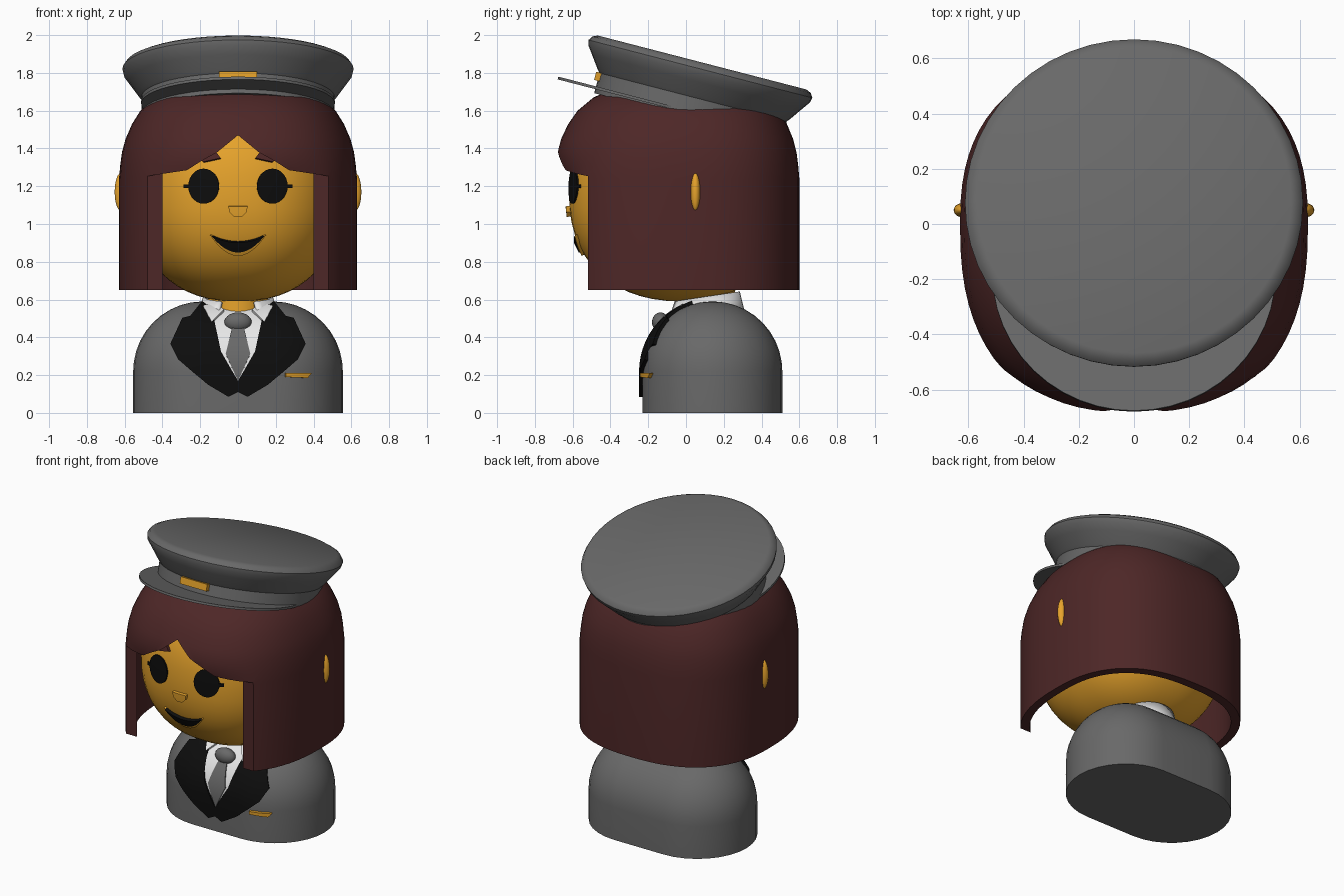
import bpy, bmesh, math
from mathutils import Matrix, Vector

if "Cube" in bpy.data.objects:
    bpy.data.objects.remove(bpy.data.objects["Cube"])


def material(name, rgb):
    m = bpy.data.materials.new(name)
    m.use_nodes = True
    m.diffuse_color = (*rgb, 1)
    m.node_tree.nodes["Principled BSDF"].inputs["Base Color"].default_value = (*rgb, 1)
    return m


GREY = material("uniform grey", (0.14, 0.14, 0.14))
SKIN = material("golden skin", (0.8, 0.37, 0.025))
HAIR = material("dark brown hair", (0.075, 0.02, 0.02))
BLACK = material("black", (0.004, 0.004, 0.004))
WHITE = material("shirt white", (0.85, 0.85, 0.85))
GOLD = material("badge gold", (0.72, 0.33, 0.02))


def finish(name, bm, mat, matrix=None, angle=35):
    bmesh.ops.recalc_face_normals(bm, faces=bm.faces)
    me = bpy.data.meshes.new(name)
    bm.to_mesh(me)
    bm.free()
    me.materials.append(mat)
    ob = bpy.data.objects.new(name, me)
    bpy.context.collection.objects.link(ob)
    if matrix:
        ob.matrix_world = matrix
    smooth(ob, angle)
    return ob


def smooth(ob, angle=35):
    bpy.ops.object.select_all(action='DESELECT')
    ob.select_set(True)
    bpy.context.view_layer.objects.active = ob
    bpy.ops.object.shade_smooth_by_angle(angle=math.radians(angle))


def loft(rings):
    # Skin a stack of closed rings and cap both ends
    bm = bmesh.new()
    rows = [[bm.verts.new(p) for p in ring] for ring in rings]
    n = len(rows[0])
    for a, b in zip(rows, rows[1:]):
        for i in range(n):
            j = (i + 1) % n
            bm.faces.new((a[i], a[j], b[j], b[i]))
    bm.faces.new(rows[0])
    bm.faces.new(rows[-1])
    return bm


def oval(z, rx, front, back, n=2.0, cy=0.0, count=48):
    pts = []
    for i in range(count):
        a = 2 * math.pi * i / count
        c, s = math.cos(a), math.sin(a)
        x = rx * math.copysign(abs(c) ** (2 / n), c)
        y = (front if s < 0 else back) * math.copysign(abs(s) ** (2 / n), s)
        pts.append(Vector((x, cy + y, z)))
    return pts


def ellipsoid(name, loc, radii, mat):
    bm = bmesh.new()
    bmesh.ops.create_uvsphere(bm, u_segments=24, v_segments=14, radius=1)
    return finish(name, bm, mat, Matrix.Translation(loc) @ Matrix.Diagonal((*radii, 1)))


# Front surfaces of head and torso, used to drape the flat details
HX, HF, HB, HZ, HN, HC = 0.55, 0.61, 0.53, 0.58, 2.3, 1.17
BR, BX, BY, BZ = 0.37, 0.185, 0.14, 0.22


def head_front(x, z):
    k = 1 - abs(x / HX) ** HN - abs((z - HC) / HZ) ** HN
    return -0.01 - HF * max(k, 0) ** (1 / HN)


def torso_front(x, z):
    k = BR ** 2 - max(abs(x) - BX, 0) ** 2 - max(z - BZ, 0) ** 2
    return BY - math.sqrt(max(k, 0))


def drape(name, outline, surface, lift, mat, mirror=False):
    bm = bmesh.new()
    for side in ((1, -1) if mirror else (1,)):
        bm.faces.new([bm.verts.new((side * x, 0, z)) for x, z in outline])
    bmesh.ops.triangulate(bm, faces=bm.faces)
    for axis in (0, 2):
        for i in range(-20, 60):
            co, no = Vector((0, 0, 0)), Vector((0, 0, 0))
            co[axis], no[axis] = i * 0.03 + 0.001, 1
            bmesh.ops.bisect_plane(bm, geom=bm.verts[:] + bm.edges[:] + bm.faces[:],
                                   plane_co=co, plane_no=no, dist=1e-5)
    base = bm.verts[:]
    out = bmesh.ops.extrude_face_region(bm, geom=bm.faces[:])["geom"]
    raised = {v for v in out if isinstance(v, bmesh.types.BMVert)}
    e = 0.004
    for v in base + list(raised):
        x, z = v.co.x, v.co.z
        dx = (surface(x + e, z) - surface(x - e, z)) / (2 * e)
        dz = (surface(x, z + e) - surface(x, z - e)) / (2 * e)
        normal = Vector((dx, -1, dz)).normalized()
        v.co = Vector((x, surface(x, z), z)) + normal * (lift if v in raised else -0.01)
    return finish(name, bm, mat)


def disc(cx, cz, rx, rz, count=28):
    return [(cx + rx * math.cos(2 * math.pi * i / count),
             cz + rz * math.sin(2 * math.pi * i / count)) for i in range(count)]


def crescent(half, z_end, z_low, z_high, count=12):
    ts = [-1 + 2 * i / count for i in range(count + 1)]
    low = [(half * t, z_low + (z_end - z_low) * t * t) for t in ts]
    return low + [(half * t, z_high + (z_end - z_high) * t * t) for t in ts[-2:0:-1]]


# Torso: upright stadium with a rounded top
rings = []
for z in [0, BZ] + [BZ + BR * math.sin(math.radians(a)) for a in range(8, 90, 9)]:
    r = math.sqrt(BR ** 2 - max(z - BZ, 0) ** 2)
    ring = []
    for side, start in ((1, -90), (-1, 90)):
        for i in range(17):
            a = math.radians(start + 180 * i / 16)
            ring.append((side * BX + r * math.cos(a), BY + r * math.sin(a), z))
    rings.append(ring)
finish("torso", loft(rings), GREY)

# Head and neck
rings = []
for i in range(1, 28):
    a = -math.pi / 2 + math.pi * i / 28
    k = math.cos(a) ** (2 / HN)
    z = HC + HZ * math.copysign(abs(math.sin(a)) ** (2 / HN), math.sin(a))
    rings.append(oval(z, HX * k, HF * k, HB * k, HN, -0.01))
finish("head", loft(rings), SKIN)
finish("neck", loft([oval(z, 0.16, 0.16, 0.16, 2, 0.1) for z in (0.48, 0.75)]), SKIN)
for side, label in ((1, "left"), (-1, "right")):
    ellipsoid(label + "_ear", (side * 0.62, 0.05, 1.17), (0.033, 0.026, 0.1), SKIN)

# Hair: domed bob, hollowed and opened at the face
rings = []
for z, s, f in ((0.65, 1, 0.75), (1.24, 1, 0.75), (1.31, 0.99, 0.9), (1.38, 0.975, 1),
                (1.45, 0.945, 1), (1.53, 0.89, 1), (1.6, 0.82, 1), (1.67, 0.7, 1),
                (1.73, 0.5, 1), (1.77, 0.2, 1)):
    ring = oval(z, 0.63 * s, 0.7 * s, 0.6 * s, 2.45, 0, 72)
    for p in ring:
        if p.y < -0.52:
            p.y = -0.52 + (p.y + 0.52) * f
    rings.append(ring)
hair = finish("hair", loft(rings), HAIR)
cavity = finish("cavity_cutter", loft([
    oval(z, 0.575 * s, 0.64 * s, 0.54 * s, 2.5, 0, 72)
    for z, s in ((0.6, 1), (1.3, 1), (1.42, 0.95), (1.51, 0.88))]), HAIR)
half = [(0.75, 0.5), (0.75, 1.255), (0.47, 1.255), (0.27, 1.285), (0.2, 1.33), (0.11, 1.38)]
outline = half + [(0, 1.47)] + [(-x, z) for x, z in reversed(half)]
opening = finish("face_cutter", loft([[(x, y, z) for x, z in outline]
                                      for y in (-1, -0.52)]), HAIR)
for cutter in (cavity, opening):
    cutter.hide_render = True
    mod = hair.modifiers.new("cut", 'BOOLEAN')
    mod.operation, mod.solver, mod.object = 'DIFFERENCE', 'EXACT', cutter
    bpy.context.view_layer.objects.active = hair
    bpy.ops.object.modifier_apply(modifier=mod.name)
    bpy.data.objects.remove(cutter)
smooth(hair)

# Face details
drape("eyes", disc(0.18, 1.2, 0.08, 0.092), head_front, 0.008, BLACK, True)
drape("lashes", [(0.24, 1.19), (0.285, 1.19), (0.285, 1.21), (0.24, 1.21)],
      head_front, 0.009, BLACK, True)
drape("eyebrows", [(0.09, 1.345), (0.18, 1.325), (0.21, 1.35), (0.12, 1.385)],
      head_front, 0.02, HAIR, True)
drape("nose", [(0.05, 1.095), (0.045, 1.065), (0.02, 1.04), (-0.02, 1.04),
               (-0.045, 1.065), (-0.05, 1.095)], head_front, 0.02, SKIN)
drape("lips", crescent(0.145, 0.945, 0.838, 0.905), head_front, 0.014, SKIN)
drape("mouth", crescent(0.135, 0.94, 0.858, 0.908), head_front, 0.019, BLACK)

# Shirt, tie, collar and lapels
drape("shirt_front", [(0, 0.16), (0.11, 0.33), (0.16, 0.545), (-0.16, 0.545), (-0.11, 0.33)],
      torso_front, 0.006, WHITE)
drape("tie", [(0, 0.17), (0.065, 0.31), (0.03, 0.45), (-0.03, 0.45), (-0.065, 0.31)],
      torso_front, 0.013, GREY)
ellipsoid("tie_knot", (0, -0.135, 0.48), (0.072, 0.045, 0.052), GREY)
drape("collar_points", [(0.075, 0.53), (0.14, 0.47), (0.185, 0.55), (0.12, 0.57)],
      torso_front, 0.02, WHITE, True)
drape("lapels", [(0, 0.11), (0.05, 0.085), (0.16, 0.15), (0.31, 0.28), (0.26, 0.345),
                 (0.35, 0.36), (0.29, 0.49), (0.25, 0.5), (0.19, 0.575), (0.14, 0.54),
                 (0.12, 0.4), (0.09, 0.32), (0, 0.17)], torso_front, 0.018, BLACK, True)
drape("pocket_pin", [(0.25, 0.19), (0.36, 0.185), (0.38, 0.21), (0.25, 0.21)],
      torso_front, 0.02, GOLD)
bm = bmesh.new()
rows = []
for i in range(29):
    a = math.radians(-60 + 300 * i / 28)
    col = []
    for r, z, tilt in ((0.22, 0.5, 0), (0.185, 0.615, 0.15)):
        y = r * math.sin(a)
        col.append(bm.verts.new((r * math.cos(a), 0.1 + y, z + tilt * y)))
    rows.append(col)
for a, b in zip(rows, rows[1:]):
    bm.faces.new((a[0], b[0], b[1], a[1]))
collar = finish("collar", bm, WHITE)
collar.modifiers.new("thickness", 'SOLIDIFY').thickness = 0.02

# Tilted cap: crown and band, visor, badge
tilt = Matrix.Translation((0, 0.085, 1.855)) @ Matrix.Rotation(math.radians(-14.5), 4, 'X')
profile = ((0.57, 0), (0.597, -0.012), (0.612, -0.035), (0.606, -0.062), (0.575, -0.105),
           (0.525, -0.175), (0.512, -0.19), (0.512, -0.3))
finish("cap", loft([oval(z, r, r, r) for r, z in profile]), GREY, tilt, 40)
finish("visor", loft([oval(z, 0.513, 0.513, 0.513, 2, -0.205) for z in (-0.278, -0.263)]),
       GREY, tilt)
bm = bmesh.new()
bmesh.ops.create_cube(bm, size=1)
finish("cap_badge", bm, GOLD, tilt @ Matrix.Translation((0, -0.515, -0.21))
       @ Matrix.Diagonal((0.2, 0.03, 0.045, 1)))
